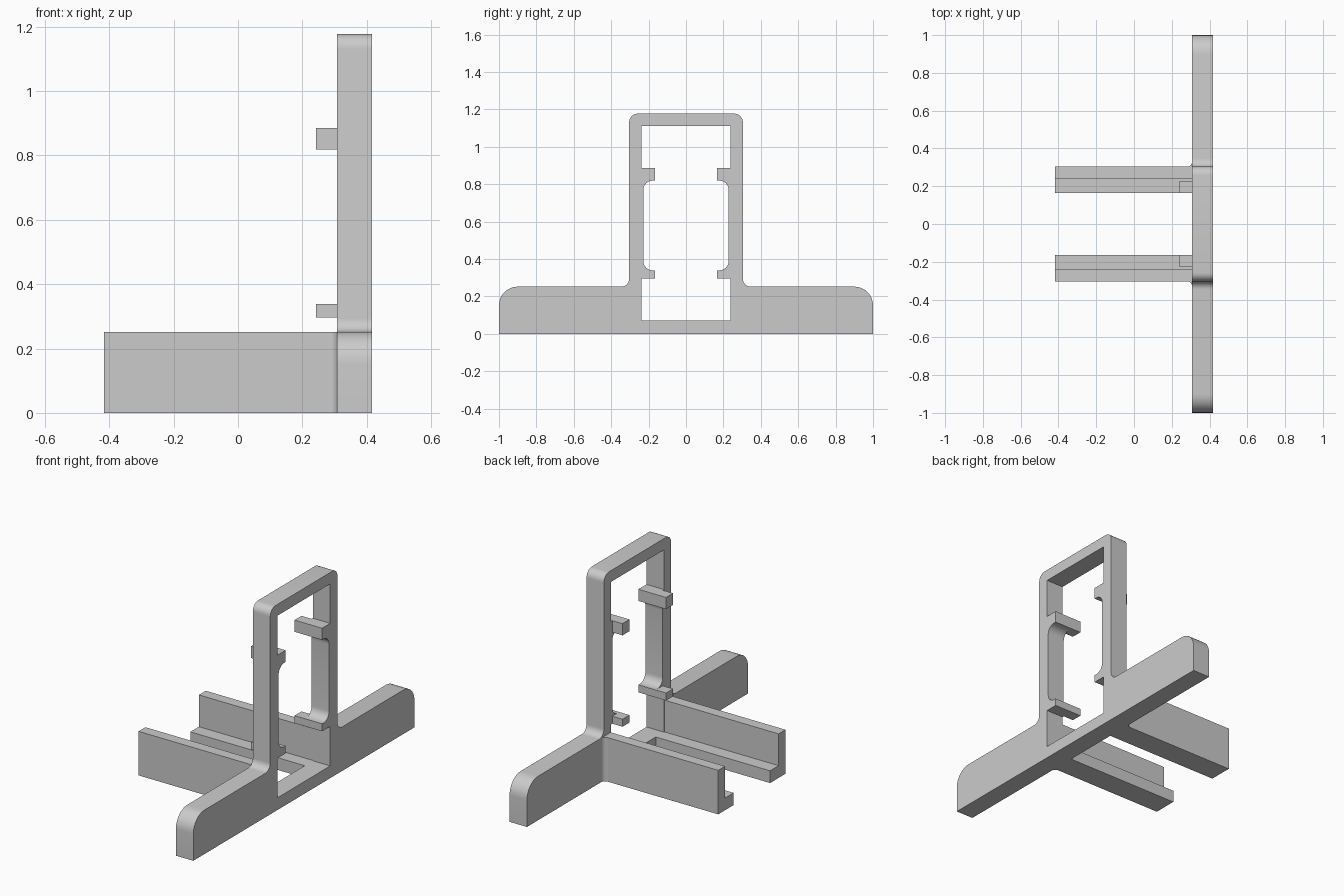
import bpy, bmesh
from math import pi, tan
from mathutils import Vector

cube = bpy.data.objects.get("Cube")
if cube:
    bpy.data.objects.remove(cube, do_unlink=True)

grey = bpy.data.materials.new("light_grey")
grey.use_nodes = True
GREY = (0.6, 0.6, 0.6, 1)
grey.diffuse_color = GREY
grey.node_tree.nodes["Principled BSDF"].inputs["Base Color"].default_value = GREY

HALF, FACE = 0.417, 0.307        # outer x extent, inner face of the panel
WALL, BASE, TOP = 0.304, 0.252, 1.177


def rounded(corners, steps=8):
    """Outline from (u, v[, radius]) corners, with arcs at the rounded ones."""
    out, n = [], len(corners)
    for i, c in enumerate(corners):
        p = Vector(c[:2])
        if len(c) < 3:
            out.append(p)
            continue
        a = (Vector(corners[i - 1][:2]) - p).normalized()
        b = (Vector(corners[(i + 1) % n][:2]) - p).normalized()
        r = c[2]
        cut = r / tan(a.angle(b) / 2)
        start, end = p + a * cut, p + b * cut
        centre = p + (a + b).normalized() * (r * r + cut * cut) ** 0.5
        for k in range(steps + 1):
            d = (start - centre).normalized().slerp((end - centre).normalized(), k / steps)
            out.append(centre + d.normalized() * r)
    return [p for i, p in enumerate(out) if (p - out[i - 1]).length > 1e-4]


def prism(name, corners, lo, hi, axis="x", mirror=False):
    """Extrude an outline along x (y, z points) or z (x, y points)."""
    bm = bmesh.new()
    place = (lambda p: (lo, p.x, p.y)) if axis == "x" else (lambda p: (p.x, p.y, lo))
    face = bm.faces.new([bm.verts.new(place(p)) for p in rounded(corners)])
    ext = bmesh.ops.extrude_face_region(bm, geom=[face])
    step = Vector((hi - lo, 0, 0) if axis == "x" else (0, 0, hi - lo))
    bmesh.ops.translate(bm, vec=step, verts=[v for v in ext["geom"] if isinstance(v, bmesh.types.BMVert)])
    bmesh.ops.recalc_face_normals(bm, faces=bm.faces)
    mesh = bpy.data.meshes.new(name)
    bm.to_mesh(mesh)
    bm.free()
    mesh.materials.append(grey)
    obj = bpy.data.objects.new(name, mesh)
    bpy.context.collection.objects.link(obj)
    if mirror:
        mod = obj.modifiers.new("mirror", "MIRROR")
        mod.use_axis = (False, True, False)
        mod.use_mirror_merge = False
    return obj


def both_sides(half):
    """Close a half outline (y > 0) by reflecting it."""
    return half + [(-c[0], *c[1:]) for c in reversed(half)]


def box(y0, y1, z0, z1):
    return [(y0, z0), (y1, z0), (y1, z1), (y0, z1)]


# Upright panel: wide foot with a tall frame
panel = prism("upright_panel", both_sides([
    (1, 0), (1, BASE, 0.1), (WALL, BASE, 0.042), (WALL, TOP, 0.046)]), FACE, HALF)

# Opening, narrowed by ledges with rounded undersides
opening = prism("opening_cutter", both_sides([
    (0.238, 0.07), (0.238, 0.296), (0.165, 0.296), (0.165, 0.339),
    (0.228, 0.339, 0.05), (0.228, 0.819, 0.05), (0.165, 0.819),
    (0.165, 0.886), (0.238, 0.886), (0.238, 1.112)]), FACE - 0.1, HALF + 0.1)
opening.hide_render = True
cut = panel.modifiers.new("opening", "BOOLEAN")
cut.operation, cut.solver, cut.object = "DIFFERENCE", "EXACT", opening
bpy.context.view_layer.objects.active = panel
bpy.ops.object.modifier_apply(modifier=cut.name)
bpy.data.objects.remove(opening, do_unlink=True)

# Hooks standing out from the ledges
prism("upper_hooks", box(0.165, 0.228, 0.819, 0.886), 0.242, FACE, mirror=True)
prism("lower_hooks", box(0.165, 0.228, 0.296, 0.339), 0.242, FACE, mirror=True)

# L-shaped support arms
prism("support_arms", [(0.165, 0), (WALL, 0), (WALL, BASE), (0.242, BASE),
                       (0.242, 0.07), (0.165, 0.07)], -HALF, FACE, mirror=True)

# Fillets where the arms meet the panel
R = 0.025
prism("arm_fillets", [(FACE - R, WALL), (FACE, WALL, R), (FACE, WALL + R),
                      (FACE + 0.002, WALL + R), (FACE + 0.002, WALL - 0.002),
                      (FACE - R, WALL - 0.002)], 0, BASE, "z", mirror=True)

# Smooth the arcs, keep the corners sharp
for obj in bpy.context.scene.objects:
    obj.select_set(obj.type == "MESH")
bpy.ops.object.shade_smooth_by_angle(angle=pi / 6)
